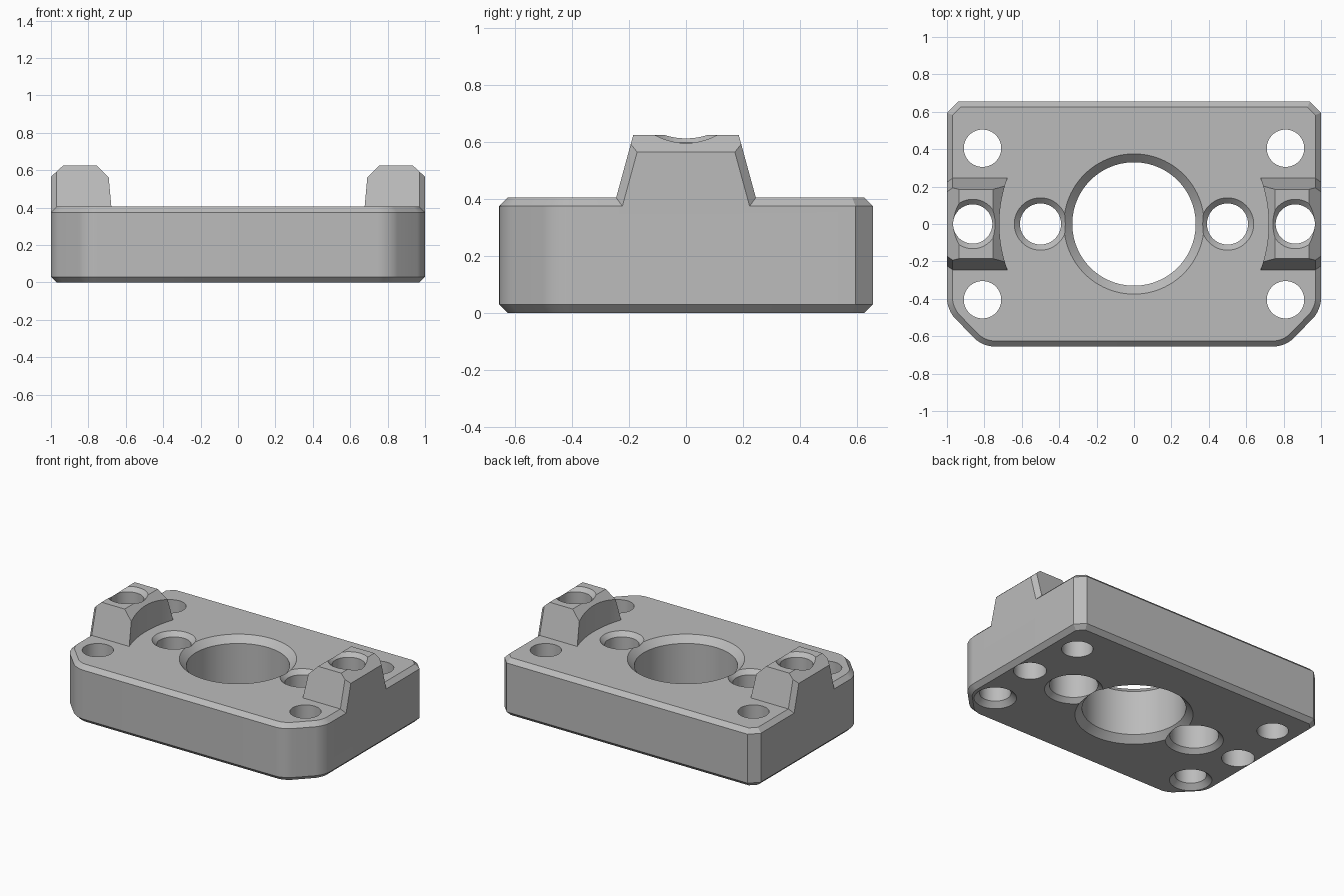
import bpy, bmesh, math
from mathutils import Vector

cube = bpy.data.objects.get("Cube")
if cube:
    bpy.data.objects.remove(cube, do_unlink=True)

WIDTH, DEPTH, TOP, RIM = 1.0, 0.655, 0.405, 0.03
LUG_TOP = 0.625

grey = bpy.data.materials.new("light_grey")
grey.use_nodes = True
grey.diffuse_color = (0.5, 0.5, 0.5, 1)
grey.node_tree.nodes["Principled BSDF"].inputs["Base Color"].default_value = (0.5, 0.5, 0.5, 1)


def to_object(name, bm):
    bmesh.ops.recalc_face_normals(bm, faces=bm.faces[:])
    mesh = bpy.data.meshes.new(name)
    bm.to_mesh(mesh)
    bm.free()
    mesh.materials.append(grey)
    obj = bpy.data.objects.new(name, mesh)
    bpy.context.collection.objects.link(obj)
    return obj


def lathe(name, profile, x=0, y=0, sides=64):
    """Closed solid of revolution from (radius, z) rings, bottom to top."""
    bm = bmesh.new()
    rings = [[bm.verts.new((x + r * math.cos(math.tau * i / sides),
                            y + r * math.sin(math.tau * i / sides), z))
              for i in range(sides)] for r, z in profile]
    for low, high in zip(rings, rings[1:]):
        for i in range(sides):
            j = (i + 1) % sides
            bm.faces.new((low[i], low[j], high[j], high[i]))
    bm.faces.new(rings[0][::-1])
    bm.faces.new(rings[-1])
    return to_object(name, bm)


def combine(target, other, operation):
    """Apply a boolean and discard the second solid."""
    mod = target.modifiers.new(operation, "BOOLEAN")
    mod.operation, mod.solver, mod.object = operation, "EXACT", other
    bpy.context.view_layer.objects.active = target
    bpy.ops.object.modifier_apply(modifier=mod.name)
    bpy.data.objects.remove(other, do_unlink=True)


def make_plate():
    half = [(0.81, -DEPTH), (WIDTH, -0.46), (WIDTH, DEPTH - 0.06), (WIDTH - 0.06, DEPTH)]
    outline = half + [(-x, y) for x, y in reversed(half)]
    bm = bmesh.new()
    base = bm.faces.new([bm.verts.new((x, y, 0)) for x, y in outline])
    ext = bmesh.ops.extrude_face_region(bm, geom=[base])
    bmesh.ops.translate(bm, vec=(0, 0, TOP),
                        verts=[v for v in ext["geom"] if isinstance(v, bmesh.types.BMVert)])
    bmesh.ops.recalc_face_normals(bm, faces=bm.faces[:])
    # Round the front corners, then chamfer both rims
    corners = [e for e in bm.edges
               if abs(e.verts[0].co.z - e.verts[1].co.z) > 0.1 and e.verts[0].co.y < 0]
    bmesh.ops.bevel(bm, geom=corners, offset=0.06, segments=8, profile=0.5, affect="EDGES")
    rims = [e for e in bm.edges if abs(e.verts[0].co.z - e.verts[1].co.z) < 0.001]
    bmesh.ops.bevel(bm, geom=rims, offset=RIM, segments=1, affect="EDGES")
    return to_object("mounting_plate", bm)


def make_lug(side):
    """Tapered block trimmed by planes, with a concave inner face."""
    bm = bmesh.new()
    bmesh.ops.create_cube(bm, size=1)
    low = TOP - 0.035
    for v in bm.verts:
        v.co = (0.75 + v.co.x * 0.5, v.co.y * 0.6, low + (v.co.z + 0.5) * (LUG_TOP - low))
    cuts = [((0.935, 0, LUG_TOP), (0.06, 0, 0.065)),
            ((0.755, 0, LUG_TOP), (-1, 0, 1))]
    for s in (-1, 1):
        cuts += [((0.97, s * 0.245, TOP), (0, s, 0.273)),
                 ((0.97, s * 0.245, TOP), (1, s, 0.273))]
    for point, normal in cuts:
        cut = bmesh.ops.bisect_plane(bm, geom=bm.verts[:] + bm.edges[:] + bm.faces[:],
                                     plane_co=point, plane_no=Vector(normal).normalized(),
                                     clear_outer=True)
        bmesh.ops.edgeloop_fill(
            bm, edges=[e for e in cut["geom_cut"] if isinstance(e, bmesh.types.BMEdge)])
    for v in bm.verts:
        v.co.x *= side
    lug = to_object("lug", bm)
    combine(lug, lathe("hollow_cutter", [(0.72, 0.2), (0.72, 0.8)], sides=128), "DIFFERENCE")
    return lug


plate = make_plate()
for side in (-1, 1):
    combine(plate, make_lug(side), "UNION")

# Central bore, chamfered at both ends
holes = [lathe("bore_cutter", [(0.425, -0.05), (0.33, 0.045), (0.33, TOP - 0.045),
                               (0.425, TOP + 0.05)], sides=96)]
for side in (-1, 1):
    # Screw holes beside the bore, counterbored from below
    holes.append(lathe("screw_cutter", [(0.235, -0.05), (0.155, 0.03), (0.155, 0.22),
                                        (0.11, 0.22), (0.11, TOP - 0.03),
                                        (0.19, TOP + 0.05)], side * 0.5))
    # Holes through the lugs
    holes.append(lathe("lug_cutter", [(0.105, -0.1), (0.105, LUG_TOP - 0.027),
                                      (0.182, LUG_TOP + 0.05)], side * 0.8625))
    # Corner holes, the front pair chamfered underneath
    holes.append(lathe("back_cutter", [(0.1, -0.1), (0.1, 0.6)], side * 0.81, 0.405))
    holes.append(lathe("front_cutter", [(0.185, -0.05), (0.1, 0.035), (0.1, 0.6)],
                       side * 0.81, -0.405))
for hole in holes:
    combine(plate, hole, "DIFFERENCE")

bpy.ops.object.select_all(action="DESELECT")
plate.select_set(True)
bpy.context.view_layer.objects.active = plate
bpy.ops.object.shade_smooth_by_angle(angle=math.radians(25))
